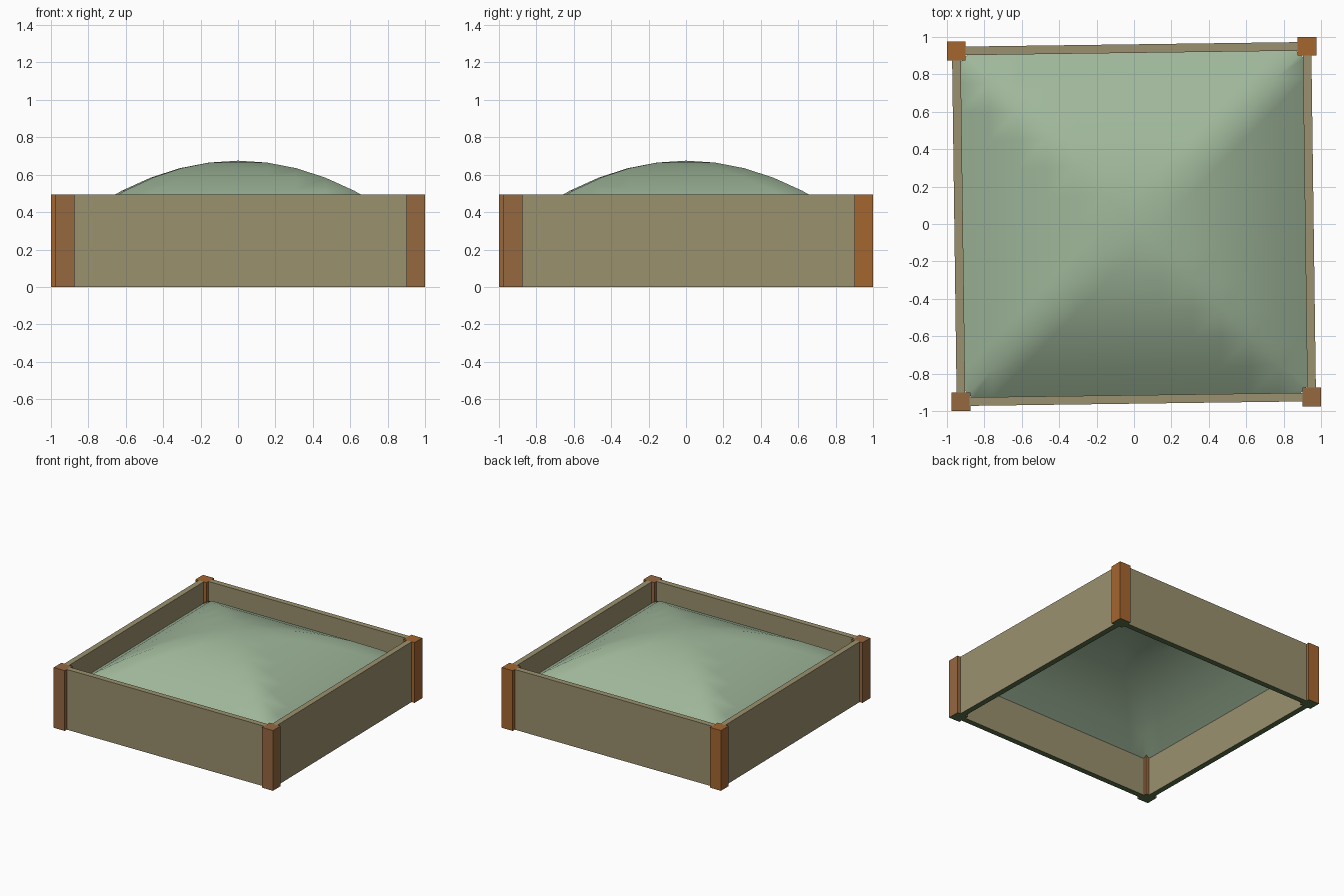
import bpy, bmesh, math
from mathutils import Matrix, Vector

if "Cube" in bpy.data.objects:
    bpy.data.objects.remove(bpy.data.objects["Cube"])


def material(name, rgb):
    m = bpy.data.materials.new(name)
    lin = [((c / 255 + 0.055) / 1.055) ** 2.4 for c in rgb]
    m.diffuse_color = (*lin, 1)
    m.use_nodes = True
    m.node_tree.nodes["Principled BSDF"].inputs["Base Color"].default_value = m.diffuse_color
    return m


PLANK = material("weathered plank", (154, 145, 110))
ORANGE = material("orange wood", (164, 102, 47))
BROWN = material("brown wood", (149, 104, 64))
GREEN = material("pale green", (159, 183, 154))
UNDER = material("dark green underside", (88, 112, 72))

H = 0.495


def finish(bm, name, mats):
    me = bpy.data.meshes.new(name)
    bm.to_mesh(me)
    bm.free()
    for m in mats:
        me.materials.append(m)
    ob = bpy.data.objects.new(name, me)
    bpy.context.collection.objects.link(ob)
    return ob


def box(name, centre, size, angle, mat):
    """Box standing on z = 0, with its bottom face dark green."""
    bm = bmesh.new()
    bmesh.ops.create_cube(bm, size=1)
    bmesh.ops.transform(bm, verts=bm.verts, matrix=(
        Matrix.Translation((centre[0], centre[1], H / 2))
        @ Matrix.Rotation(angle, 4, 'Z')
        @ Matrix.Diagonal((size[0], size[1], H, 1))))
    bm.normal_update()
    for f in bm.faces:
        f.material_index = 1 if f.normal.z < -0.5 else 0
    return finish(bm, name, [mat, UNDER])


# Four posts and slightly skewed planks, repeated by quarter turns
names = ["front", "right", "back", "left"]
post_mats = [BROWN, ORANGE, ORANGE, BROWN]
a, b = Vector((-0.925, -0.95)), Vector((0.95, -0.925))
tilt = math.atan2(b.y - a.y, b.x - a.x)
for i, n in enumerate(names):
    turn = Matrix.Rotation(i * math.pi / 2, 2)
    box(n + "_corner_post", turn @ b, (0.1, 0.1), 0, post_mats[i])
    mid = turn @ ((a + b) / 2)
    box(n + "_plank", mid, ((b - a).length - 0.09, 0.046),
        tilt + i * math.pi / 2, PLANK)

# Mounded surface: open shell, parabolic on a square plan, corners cut off
bm = bmesh.new()
R = 0.92
bmesh.ops.create_grid(bm, x_segments=12, y_segments=12, size=R)
for f in list(bm.faces):
    # split each cell along the ridge direction so diagonals stay clean
    c = f.calc_center_median()
    vs = sorted(f.verts, key=lambda v: abs(v.co.x) + abs(v.co.y))
    if abs(abs(c.x) - abs(c.y)) < 0.01:
        bmesh.utils.face_split(f, vs[0], vs[-1])
for sx in (-1, 1):
    for sy in (-1, 1):
        bmesh.ops.bisect_plane(
            bm, geom=bm.verts[:] + bm.edges[:] + bm.faces[:],
            plane_co=(sx * 0.897, sy * 0.897, 0), plane_no=(sx, sy, 0),
            clear_outer=True)
for v in bm.verts:
    v.co.z = 0.675 - 0.427 * max(abs(v.co.x), abs(v.co.y)) ** 2
bmesh.ops.rotate(bm, verts=bm.verts, cent=(0, 0, 0),
                 matrix=Matrix.Rotation(tilt, 3, 'Z'))
for f in bm.faces:
    f.smooth = True
finish(bm, "mounded_surface", [GREEN])
